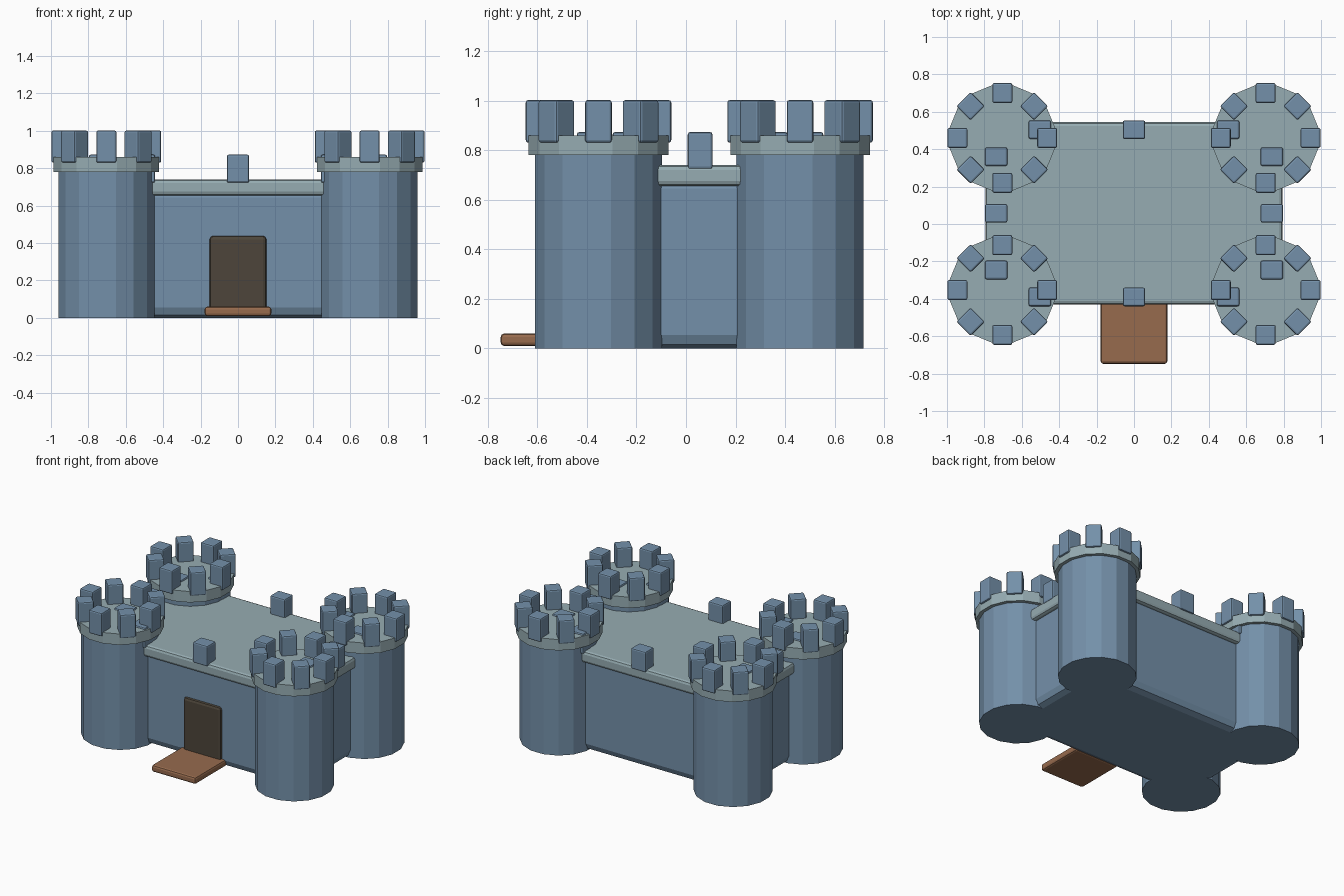
import bpy, bmesh, math
from mathutils import Matrix

cube = bpy.data.objects.get("Cube")
if cube:
    bpy.data.objects.remove(cube, do_unlink=True)


def material(name, rgb):
    m = bpy.data.materials.new(name)
    m.use_nodes = True
    m.diffuse_color = (*rgb, 1)
    m.node_tree.nodes["Principled BSDF"].inputs["Base Color"].default_value = (*rgb, 1)
    return m


STONE = material("blue_grey_stone", (0.175, 0.28, 0.40))
CAP = material("pale_sage_stone", (0.305, 0.413, 0.445))
WOOD = material("brown_wood", (0.31, 0.147, 0.076))
DARK = material("dark_door_wood", (0.074, 0.06, 0.043))


def finish(name, bm, mat, loc, turn=0):
    mesh = bpy.data.meshes.new(name)
    bm.to_mesh(mesh)
    bm.free()
    mesh.materials.append(mat)
    obj = bpy.data.objects.new(name, mesh)
    obj.location = loc
    obj.rotation_euler.z = turn
    bpy.context.collection.objects.link(obj)
    return obj


def box(name, x, y, z, mat, size, bevel, turn=0):
    """Bevelled box standing on height z."""
    bm = bmesh.new()
    bmesh.ops.create_cube(bm, size=1, matrix=Matrix.Diagonal((*size, 1)))
    bmesh.ops.bevel(bm, geom=bm.edges[:], offset=bevel, segments=2,
                    profile=0.5, affect='EDGES')
    return finish(name, bm, mat, (x, y, z + size[2] / 2), turn)


def drum(name, x, y, z0, z1, radius, mat, sides=16):
    """Faceted cylinder with a flat side towards each axis."""
    bm = bmesh.new()
    bmesh.ops.create_cone(bm, cap_ends=True, segments=sides, radius1=radius,
                          radius2=radius, depth=z1 - z0)
    bmesh.ops.rotate(bm, verts=bm.verts, matrix=Matrix.Rotation(math.pi / sides, 3, 'Z'))
    return finish(name, bm, mat, (x, y, (z0 + z1) / 2))


MID_Y = 0.057

# Keep and its overhanging roof slab
box("keep_wall", 0, MID_Y, 0, STONE, (1.53, 0.92, 0.70), 0.055)
box("roof_slab", 0, MID_Y, 0.655, CAP, (1.59, 0.975, 0.085), 0.02)

# Corner towers, each with a collar and a ring of merlons
for side, x in (("right", -0.704), ("left", 0.704)):
    for end, y in (("front", -0.353), ("back", 0.46)):
        label = f"{end}_{side}"
        drum(f"{label}_tower", x, y, 0, 0.79, 0.262, STONE)
        drum(f"{label}_tower_collar", x, y, 0.78, 0.86, 0.287, CAP)
        for i in range(8):
            a = i * math.tau / 8
            box(f"{label}_tower_merlon_{i + 1}", x + 0.24 * math.cos(a),
                y + 0.24 * math.sin(a), 0.83, STONE, (0.107, 0.107, 0.172), 0.01, a)

# Merlons along the roof edges
WALL_MERLON = (0.12, 0.1, 0.15)
for s in (-1, 1):
    for i in (-1, 0, 1):
        box("roof_merlon_long_side", i * 0.503, MID_Y + s * 0.447, 0.723,
            STONE, WALL_MERLON, 0.01)
        box("roof_merlon_short_side", s * 0.737, MID_Y + i * 0.303, 0.723,
            STONE, WALL_MERLON, 0.01)

# Gate and lowered drawbridge
box("gate_door", 0, -0.395, 0.02, DARK, (0.305, 0.05, 0.42), 0.02)
box("drawbridge", 0, -0.565, 0.01, WOOD, (0.357, 0.365, 0.05), 0.014)
